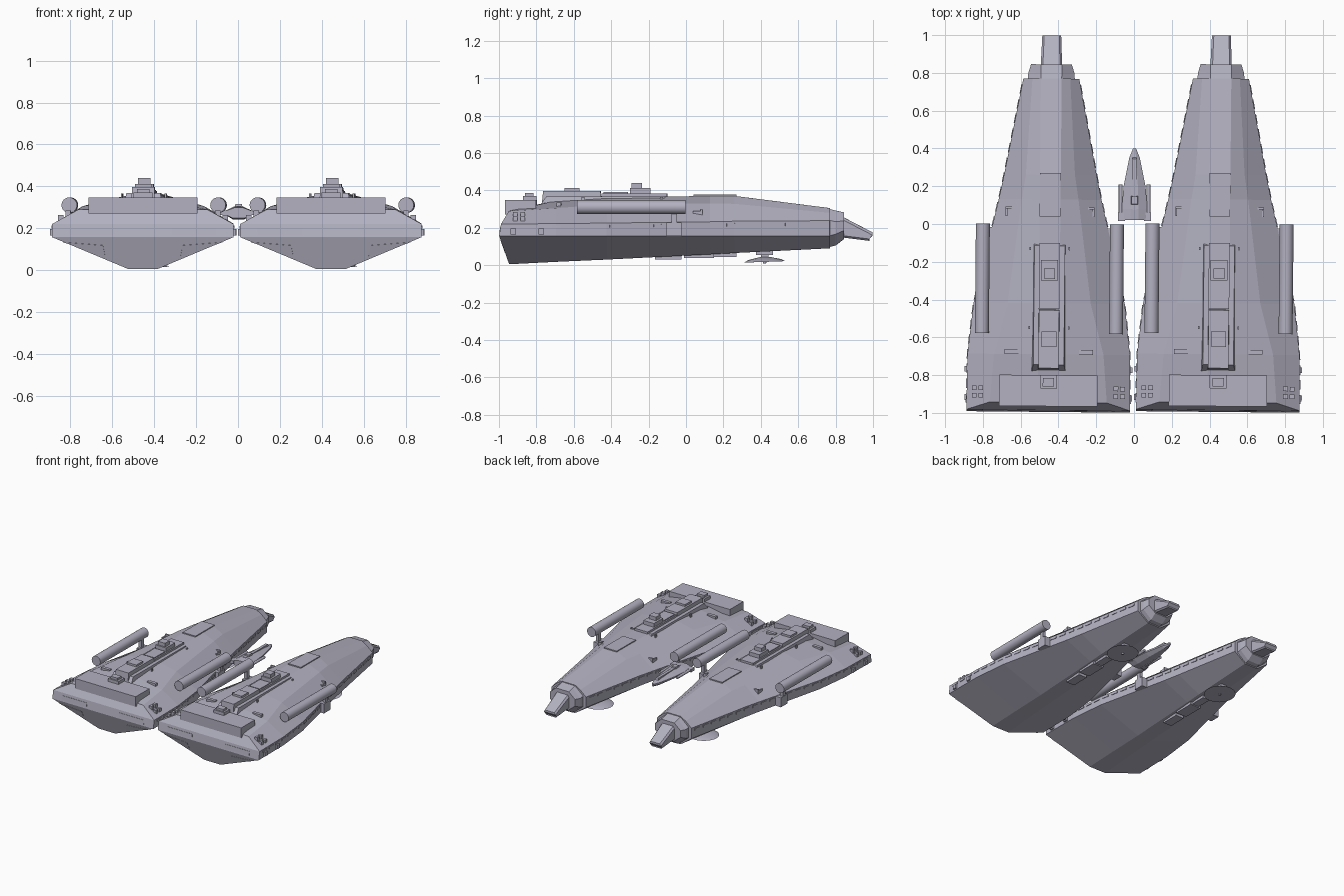
import bpy, bmesh, math
from mathutils import Matrix, Vector

cube = bpy.data.objects.get("Cube")
if cube:
    bpy.data.objects.remove(cube, do_unlink=True)

grey = bpy.data.materials.new("pale_violet_grey")
grey.use_nodes = True
tone = (0.45, 0.44, 0.53, 1)
grey.diffuse_color = tone
grey.node_tree.nodes["Principled BSDF"].inputs["Base Color"].default_value = tone


def finish(name, bm, place, smooth=False):
    bmesh.ops.recalc_face_normals(bm, faces=bm.faces)
    mesh = bpy.data.meshes.new(name)
    bm.to_mesh(mesh)
    bm.free()
    mesh.materials.append(grey)
    ob = bpy.data.objects.new(name, mesh)
    bpy.context.collection.objects.link(ob)
    ob.matrix_world = place
    if smooth:
        bpy.ops.object.select_all(action='DESELECT')
        ob.select_set(True)
        bpy.context.view_layer.objects.active = ob
        bpy.ops.object.shade_smooth_by_angle(angle=math.radians(35))
    return ob


def loft(bm, sections):
    """Skin mirrored half sections, each a list of (x, y, z)."""
    rings = []
    for sec in sections:
        right = [bm.verts.new(p) for p in sec]
        left = [bm.verts.new((-x, y, z)) for x, y, z in sec]
        rings.append((right, left))
    n = len(sections[0])
    for (r0, l0), (r1, l1) in zip(rings, rings[1:]):
        loop0, loop1 = r0 + l0[::-1], r1 + l1[::-1]
        for i in range(2 * n):
            j = (i + 1) % (2 * n)
            bm.faces.new((loop0[i], loop0[j], loop1[j], loop1[i]))
    for r, l in (rings[0], rings[-1]):
        for i in range(n - 1):
            bm.faces.new((r[i], r[i + 1], l[i + 1], l[i]))


def box(bm, x, y, z, top=1.0):
    """Box from (min, max) ranges; top scales the upper face."""
    mid = Vector(((x[0] + x[1]) / 2, (y[0] + y[1]) / 2, (z[0] + z[1]) / 2))
    size = (x[1] - x[0], y[1] - y[0], z[1] - z[0], 1)
    m = Matrix.Translation(mid) @ Matrix.Diagonal(size)
    for v in bmesh.ops.create_cube(bm, size=1, matrix=m)["verts"]:
        if v.co.z > mid.z:
            v.co.x = mid.x + (v.co.x - mid.x) * top
            v.co.y = mid.y + (v.co.y - mid.y) * top


def pair(bm, x, y, z, top=1.0):
    box(bm, x, y, z, top)
    box(bm, (-x[1], -x[0]), y, z, top)


def plate(bm, pts, t=0.004):
    """Thin slab around a quad, mirrored across x."""
    for s in (1, -1):
        q = [Vector((s * p[0], p[1], p[2])) for p in pts]
        n = (q[1] - q[0]).cross(q[2] - q[0]).normalized() * t
        a, b = [[bm.verts.new(p + k * n) for p in q] for k in (1, -1)]
        bm.faces.new(a)
        bm.faces.new(b[::-1])
        for i in range(4):
            j = (i + 1) % 4
            bm.faces.new((a[i], b[i], b[j], a[j]))


def rod(bm, x, y0, y1, z, r, seg=24, r2=None):
    m = Matrix.Translation((x, (y0 + y1) / 2, z)) @ Matrix.Rotation(math.pi / 2, 4, 'X')
    bmesh.ops.create_cone(bm, cap_ends=True, segments=seg, radius1=r if r2 is None else r2,
                          radius2=r, depth=y1 - y0, matrix=m)


# Hull stations: y, ridge z, shoulder x z, flank x, flank top z, keel x z
STATIONS = [
    (0.77, 0.305, 0.10, 0.28, 0.148, 0.238, 0.055, 0.09),
    (0.26, 0.37, 0.13, 0.328, 0.245, 0.235, 0.058, 0.065),
    (0.13, 0.37, 0.15, 0.33, 0.272, 0.232, 0.058, 0.058),
    (-0.42, 0.362, 0.22, 0.325, 0.40, 0.225, 0.06, 0.03),
    (-0.69, 0.345, 0.29, 0.305, 0.43, 0.222, 0.065, 0.018),
    (-0.945, 0.295, 0.31, 0.288, 0.433, 0.22, 0.07, 0.005)]
BELT = 0.157


def section(s, stern=0.0):
    y, rz, sx, sz, w, wz, kx, kz = s
    return [(0.055, y, rz), (sx, y, sz), (w, y - 0.8 * stern, wz),
            (w, y - stern, BELT), (kx, y, kz)]


def flank(y, f):
    """Point on the vertical flank at y, fraction f of its height."""
    for a, b in zip(STATIONS, STATIONS[1:]):
        if y >= b[0] or b is STATIONS[-1]:
            t = (a[0] - y) / (a[0] - b[0])
            top = a[5] + (b[5] - a[5]) * t
            return (a[4] + (b[4] - a[4]) * min(t, 1), y, BELT + (top - BELT) * f)


def big_ship(side, place):
    def done(name, bm, smooth=False):
        finish(side + "_" + name, bm, place, smooth)

    bm = bmesh.new()
    loft(bm, [section(s) for s in STATIONS[:-1]] + [section(STATIONS[-1], 0.05)])
    done("hull", bm)

    # Faceted bow collar and drooping prow
    bm = bmesh.new()
    loft(bm, [[(0.055, y, t), (w, y, t - c), (w, y, b + c), (0.05, y, b)]
              for y, w, t, b, c in ((0.76, 0.125, 0.302, 0.095, 0.06),
                                    (0.80, 0.122, 0.292, 0.105, 0.06),
                                    (0.845, 0.108, 0.282, 0.14, 0.045))])
    done("bow_collar", bm)
    bm = bmesh.new()
    loft(bm, [[(w * 0.8, y, t), (w, y, t - 0.015), (w, y2, b + 0.01), (w * 0.8, y2, b)]
              for y, y2, w, t, b in ((0.83, 0.82, 0.057, 0.262, 0.15),
                                     (0.998, 0.98, 0.05, 0.175, 0.13))])
    done("prow", bm)

    # Ridge superstructure, towers and stern deckhouse
    bm = bmesh.new()
    box(bm, (-0.055, 0.055), (0.04, 0.27), (0.33, 0.377))
    done("foredeck_plate", bm)
    bm = bmesh.new()
    box(bm, (-0.09, 0.09), (-0.78, -0.08), (0.32, 0.368), 0.9)
    box(bm, (-0.055, 0.055), (-0.45, -0.1), (0.33, 0.383))
    box(bm, (-0.056, 0.056), (-0.77, -0.45), (0.33, 0.397), 0.96)
    box(bm, (-0.045, 0.045), (-0.44, -0.31), (0.36, 0.39))
    done("superstructure", bm)
    bm = bmesh.new()
    box(bm, (-0.045, 0.045), (-0.30, -0.19), (0.37, 0.412))
    box(bm, (-0.03, 0.03), (-0.29, -0.235), (0.40, 0.44))
    box(bm, (-0.04, 0.04), (-0.65, -0.57), (0.38, 0.412))
    done("deck_towers", bm)
    bm = bmesh.new()
    box(bm, (-0.26, 0.26), (-0.965, -0.80), (0.27, 0.347))
    box(bm, (-0.045, 0.045), (-0.87, -0.80), (0.34, 0.37))
    box(bm, (-0.03, 0.03), (-0.86, -0.815), (0.36, 0.387))
    done("stern_deckhouse", bm)

    # Small deck fittings
    bm = bmesh.new()
    for y in (-0.87, -0.91):
        pair(bm, (0.345, 0.37), (y - 0.012, y + 0.012), (0.23, 0.285))
        pair(bm, (0.38, 0.405), (y - 0.012, y + 0.012), (0.22, 0.262))
    pair(bm, (0.16, 0.235), (-0.69, -0.665), (0.28, 0.335))
    pair(bm, (0.20, 0.235), (0.08, 0.09), (0.25, 0.30))
    pair(bm, (0.225, 0.235), (0.04, 0.09), (0.25, 0.29))
    for y in (-0.77, -0.92):
        pair(bm, (0.42, 0.444), (y - 0.015, y + 0.015), (0.165, 0.195))
    for y in (-0.13, -0.55):
        pair(bm, (0.10, 0.108), (y - 0.008, y + 0.008), (0.33, 0.365))
    done("deck_fittings", bm)

    # Row of windows along each flank, and hatch panels on the stern
    bm = bmesh.new()
    for i in range(22):
        y = -0.95 + i * 0.078
        plate(bm, [flank(y, 0.66), flank(y + 0.05, 0.66),
                   flank(y + 0.05, 0.86), flank(y, 0.86)])
    done("flank_windows", bm)
    bm = bmesh.new()
    plate(bm, [(0.14, -0.991, 0.17), (0.35, -0.991, 0.17),
               (0.35, -0.987, 0.20), (0.14, -0.987, 0.20)])
    plate(bm, [(0.18, -0.964, 0.07), (0.22, -0.966, 0.08),
               (0.38, -0.985, 0.135), (0.19, -0.980, 0.12)])
    done("stern_panels", bm)

    # Outboard tubes with pylons
    bm = bmesh.new()
    for x in (-0.355, 0.355):
        rod(bm, x, -0.58, 0, 0.31, 0.037)
    done("outboard_tubes", bm, True)
    bm = bmesh.new()
    pair(bm, (0.30, 0.352), (-0.10, -0.02), (0.155, 0.228))
    pair(bm, (0.325, 0.35), (-0.075, -0.045), (0.21, 0.29))
    done("tube_pylons", bm)

    # Keel plates, dish and its mount
    bm = bmesh.new()
    for y, w in ((-0.09, 0.035), (0.075, 0.045), (0.21, 0.03)):
        z = 0.052 + y * 0.05
        box(bm, (-w, w), (y - w - 0.04, y + w + 0.03), (z - 0.018, z + 0.02))
    box(bm, (-0.025, 0.025), (0.375, 0.465), (0.055, 0.09))
    box(bm, (-0.015, 0.015), (0.40, 0.44), (0.03, 0.08))
    done("keel_fittings", bm)
    bm = bmesh.new()
    tilt = Matrix.Translation((0, 0.42, 0.03)) @ Matrix.Rotation(math.radians(2), 4, 'X')
    for r1, r2, z in ((0.112, 0.085, -0.006), (0.085, 0.025, 0.007)):
        bmesh.ops.create_cone(bm, cap_ends=True, segments=28, radius1=r1, radius2=r2,
                              depth=0.013, matrix=tilt @ Matrix.Translation((0, 0, z)))
    bmesh.ops.create_cone(bm, cap_ends=True, segments=12, radius1=0.008, radius2=0.012,
                          depth=0.02, matrix=tilt @ Matrix.Translation((0, 0, -0.012)))
    done("keel_dish", bm, True)


turn = Matrix.Rotation(math.radians(-0.55), 4, 'Z')
for side, x in (("right_ship", -0.445), ("left_ship", 0.453)):
    big_ship(side, Matrix.Translation((x, 0, 0)) @ turn)

# Small craft between the two ships
here = Matrix.Translation((0.003, 0, 0))
bm = bmesh.new()
loft(bm, [[(w * 0.3, y, 0.278 + h), (w, y, 0.28), (w, y, 0.268), (w * 0.4, y, 0.268 - h)]
          for y, w, h in ((0.40, 0.008, 0.006), (0.35, 0.028, 0.014), (0.20, 0.058, 0.022),
                          (0.08, 0.068, 0.026), (0.02, 0.07, 0.02))])
finish("small_craft_hull", bm, here)
bm = bmesh.new()
box(bm, (-0.012, 0.012), (0.06, 0.36), (0.27, 0.306), 0.9)
box(bm, (-0.02, 0.02), (0.10, 0.15), (0.29, 0.315), 0.8)
pair(bm, (0.05, 0.088), (0.015, 0.06), (0.262, 0.285))
finish("small_craft_deck", bm, here)
bm = bmesh.new()
for x in (-0.074, 0.074):
    rod(bm, x, 0.05, 0.21, 0.275, 0.010, 12)
finish("small_craft_tubes", bm, here, True)
